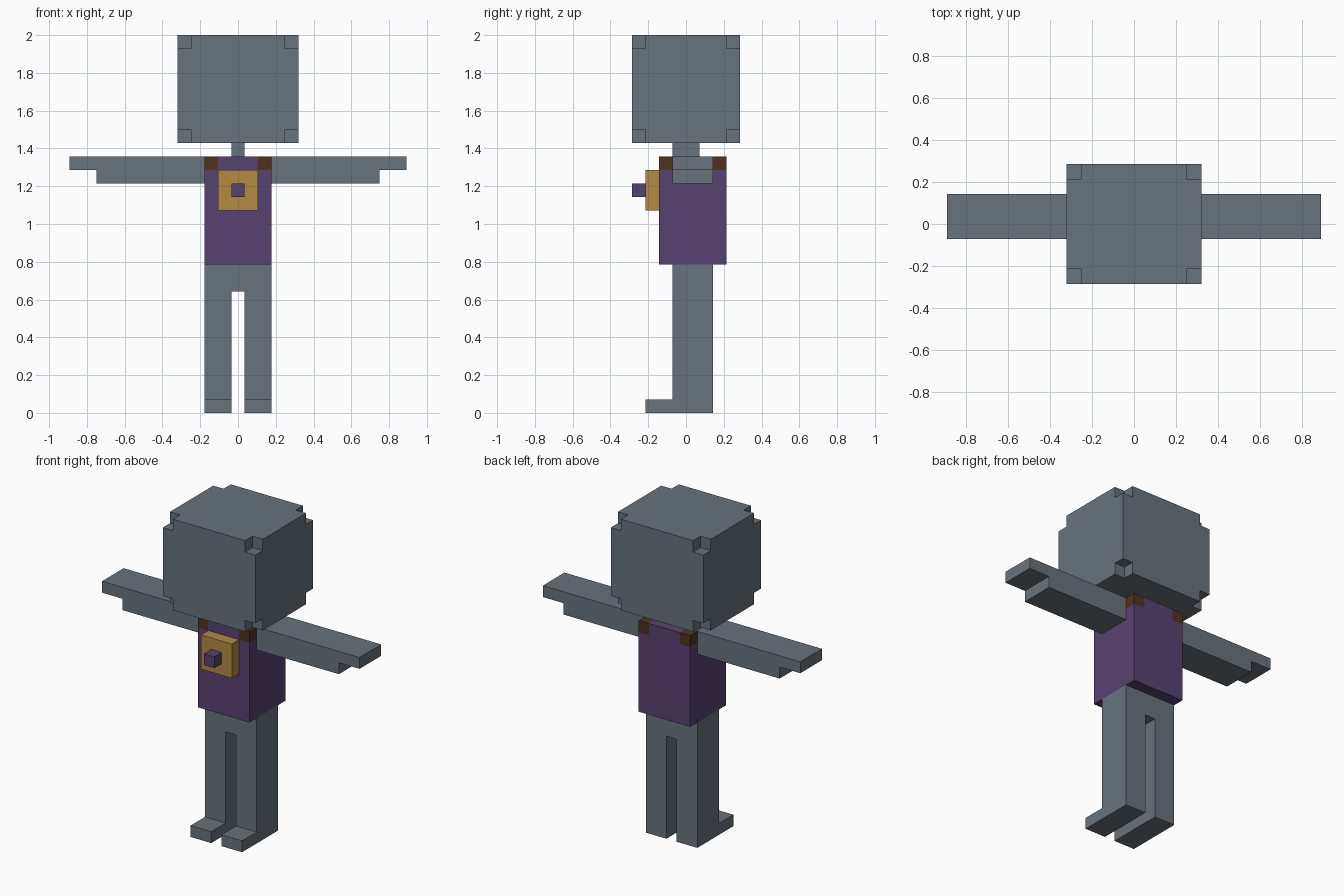
import bpy
import bmesh
from itertools import product
from mathutils import Vector

if "Cube" in bpy.data.objects:
    bpy.data.objects.remove(bpy.data.objects["Cube"])

U = 2 / 28  # one block of the figure


def material(name, rgb):
    mat = bpy.data.materials.new(name)
    mat.use_nodes = True
    linear = [(c / 255) ** 2.2 for c in rgb] + [1]
    mat.diffuse_color = linear
    mat.node_tree.nodes["Principled BSDF"].inputs["Base Color"].default_value = linear
    return mat


grey = material("slate grey", (104, 114, 123))
purple = material("shirt purple", (88, 68, 112))
tan = material("bag tan", (178, 136, 68))
brown = material("strap brown", (80, 54, 34))


def finish(name, bm, *mats):
    bmesh.ops.recalc_face_normals(bm, faces=bm.faces)
    mesh = bpy.data.meshes.new(name)
    bm.to_mesh(mesh)
    bm.free()
    for mat in mats:
        mesh.materials.append(mat)
    obj = bpy.data.objects.new(name, mesh)
    bpy.context.collection.objects.link(obj)
    return obj


def add_box(bm, low, high):
    low, high = Vector(low) * U, Vector(high) * U
    verts = bmesh.ops.create_cube(bm, size=1)["verts"]
    bmesh.ops.scale(bm, vec=high - low, verts=verts)
    bmesh.ops.translate(bm, vec=(low + high) / 2, verts=verts)


def box(name, low, high, mat):
    bm = bmesh.new()
    add_box(bm, low, high)
    return finish(name, bm, mat)


def extruded(name, outline, y0, y1, mat):
    """Extrude an x-z outline from y0 to y1."""
    bm = bmesh.new()
    face = bm.faces.new([bm.verts.new((x * U, y0 * U, z * U)) for x, z in outline])
    grown = bmesh.ops.extrude_face_region(bm, geom=[face])["geom"]
    verts = [g for g in grown if isinstance(g, bmesh.types.BMVert)]
    bmesh.ops.translate(bm, vec=(0, (y1 - y0) * U, 0), verts=verts)
    return finish(name, bm, mat)


# Head with a block cut out of every corner
head = box("head", (-4.5, -4, 20), (4.5, 4, 28), grey)
bm = bmesh.new()
for x, y, z in product((-4.5, 4.5), (-4, 4), (20, 28)):
    add_box(bm, (x - 1, y - 1, z - 1), (x + 1, y + 1, z + 1))
cutter = finish("head_corner_cutter", bm, grey)
cutter.hide_render = True
cut = head.modifiers.new("corners", "BOOLEAN")
cut.operation = "DIFFERENCE"
cut.solver = "EXACT"
cut.object = cutter
bpy.context.view_layer.objects.active = head
bpy.ops.object.modifier_apply(modifier=cut.name)
bpy.data.objects.remove(cutter)

box("neck", (-.5, -1, 19), (.5, 1, 20), grey)

# Torso with brown strap blocks on its four upper corners
bm = bmesh.new()
add_box(bm, (-2.5, -2, 11), (2.5, 3, 19))
for point, normal in (((-1.5, 0, 0), (1, 0, 0)), ((1.5, 0, 0), (1, 0, 0)),
                      ((0, -1, 0), (0, 1, 0)), ((0, 2, 0), (0, 1, 0)),
                      ((0, 0, 18), (0, 0, 1))):
    bmesh.ops.bisect_plane(bm, geom=bm.verts[:] + bm.edges[:] + bm.faces[:],
                           plane_co=Vector(point) * U, plane_no=normal)
for face in bm.faces:
    x, y, z = face.calc_center_median() / U
    face.material_index = int(abs(x) > 1.5 and abs(y - .5) > 1.5 and z > 18)
finish("torso", bm, purple, brown)

# Chest pouch and its button
box("chest_pouch", (-1.5, -3, 15), (1.5, -2, 18), tan)
box("pouch_button", (-.5, -4, 16), (.5, -3, 17), purple)

# Hips and both legs in one arch
half = [(.5, 9), (.5, 0), (2.5, 0), (2.5, 11)]
extruded("legs", half + [(-x, z) for x, z in reversed(half)], -1, 2, grey)

# Arms and feet
arm = [(2.5, 17), (10.5, 17), (10.5, 18), (12.5, 18), (12.5, 19), (2.5, 19)]
for side, s in (("left", 1), ("right", -1)):
    extruded(side + "_arm", [(s * x, z) for x, z in arm], -1, 2, grey)
    box(side + "_foot", (s * 1.5 - 1, -3, 0), (s * 1.5 + 1, -1, 1), grey)
